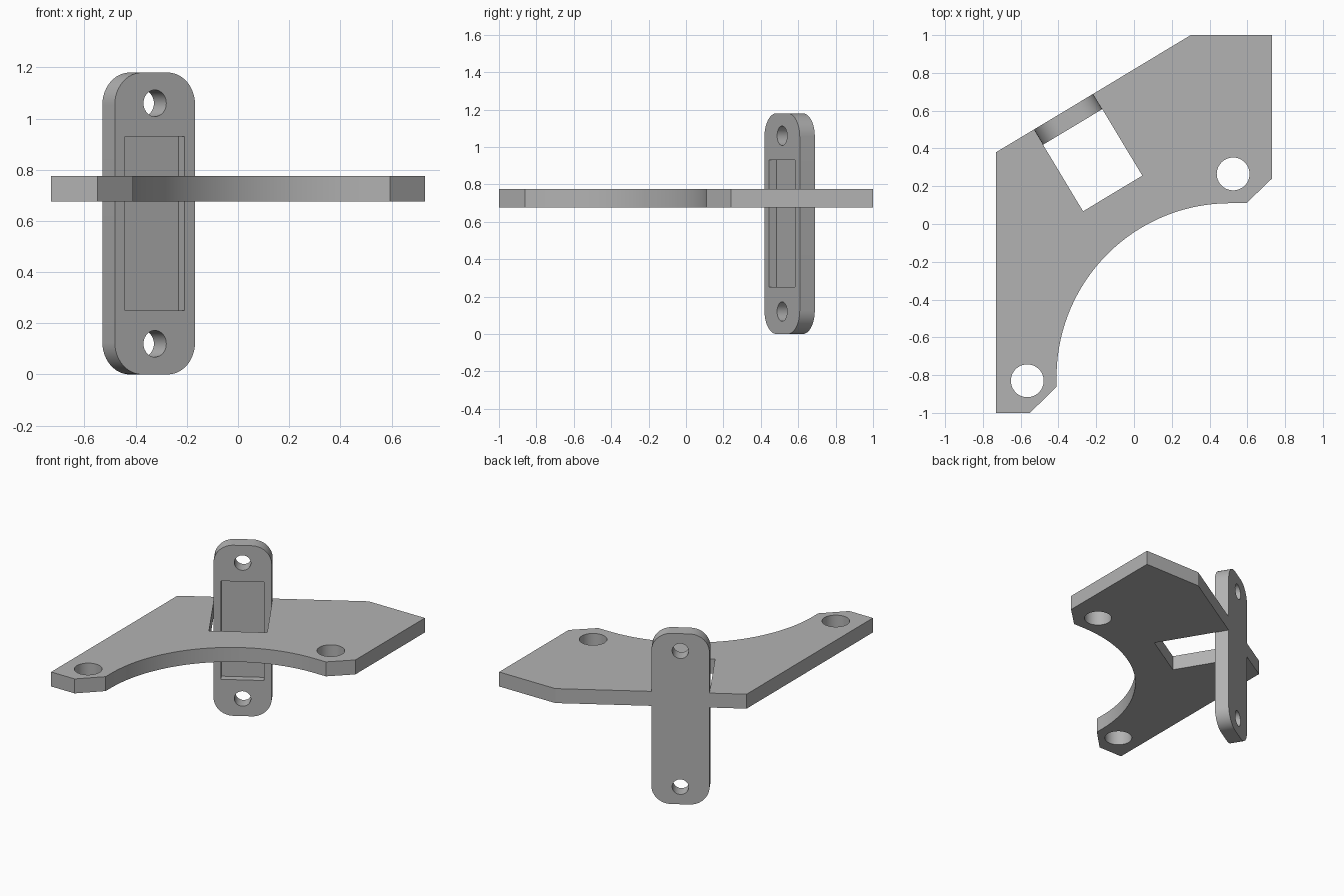
import bpy, bmesh, math
from mathutils import Matrix, Vector

if "Cube" in bpy.data.objects:
    bpy.data.objects.remove(bpy.data.objects["Cube"])

grey = bpy.data.materials.new("mid_grey")
grey.diffuse_color = (0.45, 0.45, 0.45, 1)
grey.use_nodes = True
grey.node_tree.nodes["Principled BSDF"].inputs["Base Color"].default_value = grey.diffuse_color


def arc(cx, cy, r, a0, a1, n):
    """Points on an arc, angles in degrees, both ends included."""
    return [(cx + r * math.cos(math.radians(a0 + (a1 - a0) * i / n)),
             cy + r * math.sin(math.radians(a0 + (a1 - a0) * i / n))) for i in range(n + 1)]


def circle(cx, cy, r, n=40):
    return arc(cx, cy, r, 0, 360, n)[:-1]


def slab(name, loops, low, high, matrix=Matrix()):
    """Fill an outline with holes and extrude it from low to high."""
    bm = bmesh.new()
    for loop in loops:
        vs = [bm.verts.new((x, y, low)) for x, y in loop]
        for a, b in zip(vs, vs[1:] + vs[:1]):
            bm.edges.new((a, b))
    bmesh.ops.triangle_fill(bm, use_beauty=True, edges=bm.edges[:])
    ext = bmesh.ops.extrude_face_region(bm, geom=bm.faces[:], use_keep_orig=True)
    top = [g for g in ext["geom"] if isinstance(g, bmesh.types.BMVert)]
    bmesh.ops.translate(bm, verts=top, vec=(0, 0, high - low))
    bmesh.ops.recalc_face_normals(bm, faces=bm.faces[:])
    bm.transform(matrix)
    mesh = bpy.data.meshes.new(name)
    bm.to_mesh(mesh)
    bm.free()
    mesh.materials.append(grey)
    obj = bpy.data.objects.new(name, mesh)
    bpy.context.collection.objects.link(obj)
    return obj


def smooth(obj):
    bpy.ops.object.select_all(action='DESELECT')
    obj.select_set(True)
    bpy.context.view_layer.objects.active = obj
    bpy.ops.object.shade_smooth_by_angle(angle=math.radians(30))


# Directions along the slanted plate edge and inward from it
slant = math.atan2(0.62, 1.03)
along = Vector((math.cos(slant), math.sin(slant)))
inward = Vector((along.y, -along.x))
corner = Vector((-0.53, 0.50))
WIDTH, HEIGHT, THICK = 0.366, 1.18, 0.094

# Flat plate with concave front edge, open slot and two bolt holes
slot = [corner + along * u + inward * v
        for u, v in ((WIDTH, 0), (WIDTH, 0.505), (0, 0.505), (0, 0))]
outline = ([(-0.73, -1), (-0.55, -1), (-0.41, -0.86)]
           + arc(0.51, -0.81, 0.92, 180, 90, 64)
           + [(0.595, 0.11), (0.73, 0.24), (0.73, 1), (0.30, 1)]
           + [tuple(p) for p in slot] + [(-0.73, 0.38)])
plate = slab("plate", [outline, circle(0.525, 0.265, 0.087), circle(-0.565, -0.83, 0.087)],
             0.675, 0.775)
smooth(plate)

# Upright bar with rounded ends and two screw holes, flush with the slanted edge
frame = Matrix(((along.x, 0, inward.x, corner.x),
                (along.y, 0, inward.y, corner.y),
                (0, 1, 0, 0),
                (0, 0, 0, 1)))
R = 0.125
bar_outline = (arc(WIDTH - R, R, R, -90, 0, 12) + arc(WIDTH - R, HEIGHT - R, R, 0, 90, 12)
               + arc(R, HEIGHT - R, R, 90, 180, 12) + arc(R, R, R, 180, 270, 12))
bar = slab("upright_bar", [bar_outline, circle(WIDTH / 2, 0.12, 0.052),
                           circle(WIDTH / 2, HEIGHT - 0.12, 0.052)], 0, THICK, frame)

# Shallow rectangular pocket in the inner face of the bar
pocket = slab("pocket_cutter", [[(0.047, 0.25), (0.319, 0.25), (0.319, 0.93), (0.047, 0.93)]],
              THICK - 0.047, THICK + 0.05, frame)
pocket.hide_render = True
pocket.hide_set(True)
cut = bar.modifiers.new("pocket", 'BOOLEAN')
cut.operation = 'DIFFERENCE'
cut.solver = 'EXACT'
cut.object = pocket
smooth(bar)
